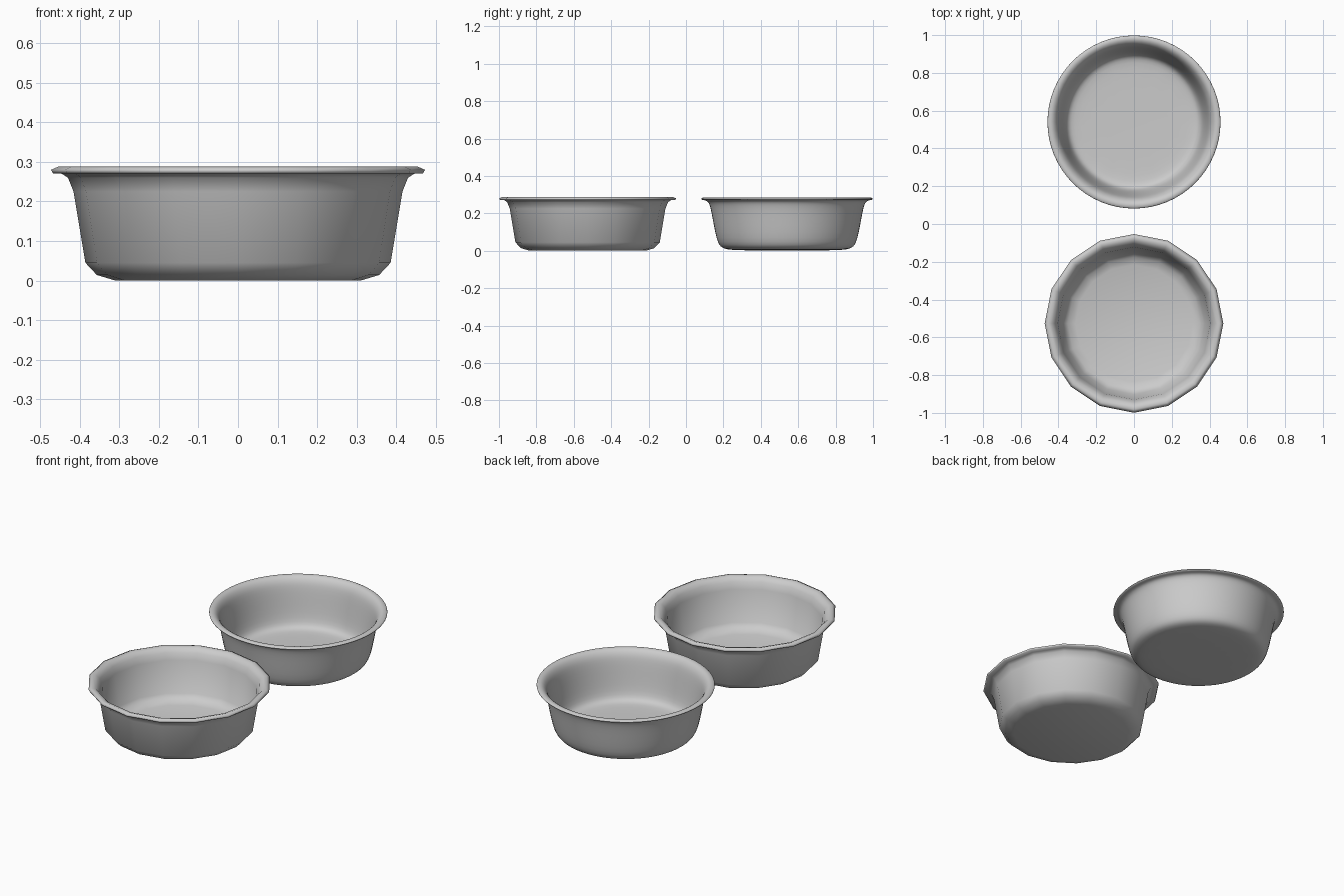
import bpy, bmesh
from math import cos, sin, tau

cube = bpy.data.objects.get("Cube")
if cube:
    bpy.data.objects.remove(cube, do_unlink=True)

# Plain grey finish
grey = bpy.data.materials.new("light_grey")
grey.use_nodes = True
color = (0.6, 0.6, 0.6, 1)
grey.diffuse_color = color
grey.node_tree.nodes["Principled BSDF"].inputs["Base Color"].default_value = color

SIDES = 16
# Radius and height: outer base, wall, flared rim, inner wall, inner floor
PROFILE = [(0.31, 0), (0.357, 0.014), (0.386, 0.045), (0.416, 0.225),
           (0.43, 0.26), (0.445, 0.27), (0.468, 0.271), (0.473, 0.28),
           (0.455, 0.288), (0.435, 0.282), (0.418, 0.262), (0.404, 0.225),
           (0.376, 0.05), (0.35, 0.025), (0.31, 0.013)]


def make_bowl(name, y, levels):
    bm = bmesh.new()
    rings = [[bm.verts.new((r * cos(tau * i / SIDES), r * sin(tau * i / SIDES), z))
              for i in range(SIDES)] for r, z in PROFILE]
    for low, high in zip(rings, rings[1:]):
        for i in range(SIDES):
            j = (i + 1) % SIDES
            bm.faces.new((low[i], low[j], high[j], high[i]))
    # Underside and inner floor
    bm.faces.new(rings[0][::-1])
    bm.faces.new(rings[-1])
    for face in bm.faces:
        face.smooth = True
    mesh = bpy.data.meshes.new(name)
    bm.to_mesh(mesh)
    bm.free()
    mesh.materials.append(grey)
    bowl = bpy.data.objects.new(name, mesh)
    bowl.location.y = y
    bpy.context.collection.objects.link(bowl)
    if levels:
        mod = bowl.modifiers.new("rounding", 'SUBSURF')
        mod.levels = mod.render_levels = levels


make_bowl("faceted_bowl", -0.526, 0)
make_bowl("round_bowl", 0.54, 2)
